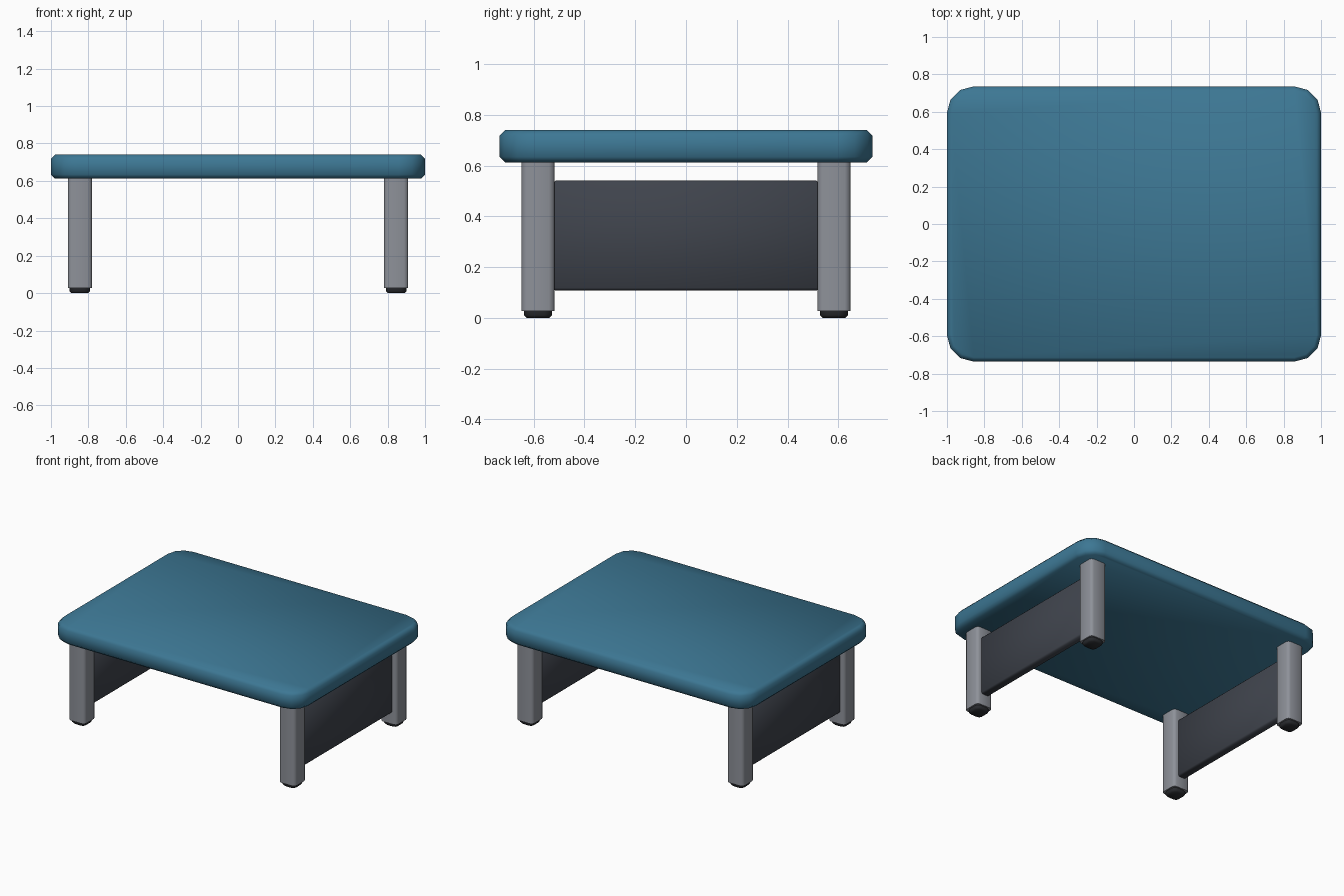
import bpy, bmesh, math

if "Cube" in bpy.data.objects:
    bpy.data.objects.remove(bpy.data.objects["Cube"])


def material(name, rgb):
    m = bpy.data.materials.new(name)
    m.diffuse_color = (*rgb, 1)
    m.use_nodes = True
    m.node_tree.nodes["Principled BSDF"].inputs["Base Color"].default_value = m.diffuse_color
    return m


TEAL = material("teal", (0.046, 0.185, 0.295))
GREY = material("metal grey", (0.27, 0.285, 0.32))
DARK = material("dark slate", (0.050, 0.057, 0.073))
BLACK = material("rubber black", (0.022, 0.024, 0.028))


def finish(name, bm, mat, angle=50):
    bmesh.ops.recalc_face_normals(bm, faces=bm.faces)
    me = bpy.data.meshes.new(name)
    bm.to_mesh(me)
    bm.free()
    me.materials.append(mat)
    ob = bpy.data.objects.new(name, me)
    bpy.context.collection.objects.link(ob)
    bpy.ops.object.select_all(action='DESELECT')
    ob.select_set(True)
    bpy.context.view_layer.objects.active = ob
    bpy.ops.object.shade_smooth_by_angle(angle=math.radians(angle))
    return ob


def box(x0, x1, y0, y1, z0, z1):
    bm = bmesh.new()
    bmesh.ops.create_cube(bm, size=1)
    for v in bm.verts:
        v.co = ((x0 + x1) / 2 + v.co.x * (x1 - x0),
                (y0 + y1) / 2 + v.co.y * (y1 - y0),
                (z0 + z1) / 2 + v.co.z * (z1 - z0))
    return bm


def bevel(bm, width, segments, pick=lambda e: True):
    bmesh.ops.bevel(bm, geom=[e for e in bm.edges if pick(e)], offset=width,
                    segments=segments, profile=0.5, affect='EDGES')


def upright(e):
    return abs(e.verts[0].co.z - e.verts[1].co.z) > 0.02


def flat_rim(e):
    return len(e.link_faces) == 2 and sum(abs(f.normal.z) > 0.9 for f in e.link_faces) == 1


# Table top: rounded corners, chamfered rim
bm = box(-1, 1, -0.735, 0.735, 0.612, 0.74)
bevel(bm, 0.14, 3, upright)
bm.normal_update()
bevel(bm, 0.022, 1, flat_rim)
finish("table_top", bm, TEAL)

for sx, side in ((-1, "left"), (1, "right")):
    for sy, end in ((-1, "front"), (1, "back")):
        x, y = sx * 0.845, sy * 0.583
        # Leg post
        bm = box(x - 0.065, x + 0.065, y - 0.065, y + 0.065, 0.027, 0.613)
        bevel(bm, 0.022, 2, upright)
        finish(f"{end}_{side}_leg", bm, GREY)
        # Foot pad
        bm = box(x - 0.055, x + 0.055, y - 0.055, y + 0.055, 0, 0.035)
        bevel(bm, 0.03, 2, upright)
        bm.normal_update()
        bevel(bm, 0.01, 1, lambda e: flat_rim(e) and e.verts[0].co.z < 0.01)
        finish(f"{end}_{side}_foot", bm, BLACK)
    # Side panel between the legs
    c = sx * 0.845
    bm = box(c - 0.032, c + 0.032, -0.525, 0.525, 0.108, 0.54)
    bevel(bm, 0.01, 1)
    finish(f"{side}_side_panel", bm, DARK)
